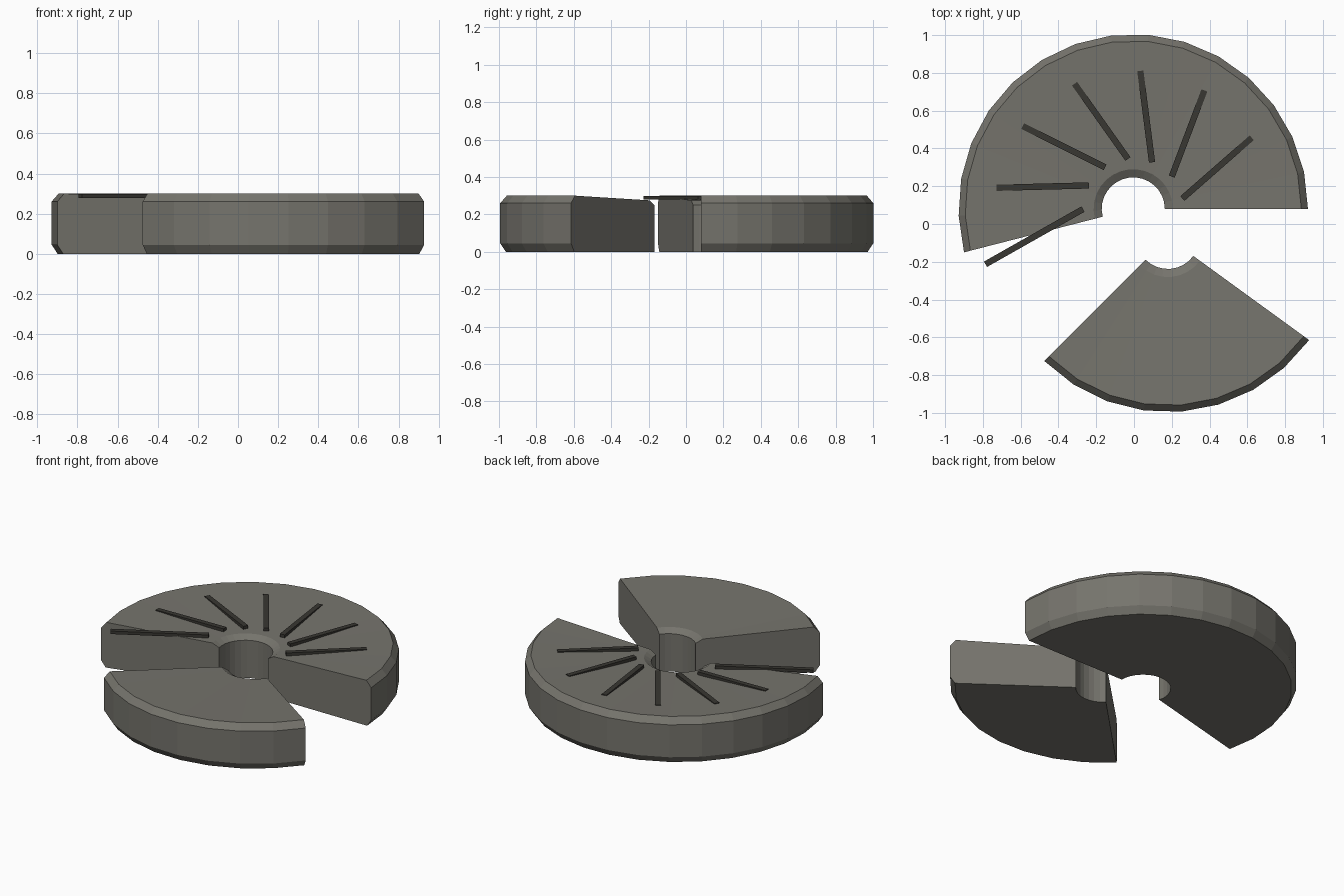
import bpy, bmesh, math
from mathutils import Matrix, Vector

cube = bpy.data.objects.get("Cube")
if cube:
    bpy.data.objects.remove(cube, do_unlink=True)


def make_material(name, rgb):
    mat = bpy.data.materials.new(name)
    mat.use_nodes = True
    mat.diffuse_color = (*rgb, 1)
    mat.node_tree.nodes["Principled BSDF"].inputs["Base Color"].default_value = (*rgb, 1)
    return mat


stone = make_material("warm grey", (0.18, 0.175, 0.152))
dark = make_material("charcoal", (0.04, 0.038, 0.032))

# Half section of the disc as (radius, height): bored centre, dished top, chamfered rim
PROFILE = [(0.167, 0), (0.167, 0.25), (0.21, 0.275), (0.89, 0.3),
           (0.925, 0.26), (0.925, 0.045), (0.895, 0)]


def finish(bm, name, mat):
    bmesh.ops.recalc_face_normals(bm, faces=bm.faces)
    mesh = bpy.data.meshes.new(name)
    bm.to_mesh(mesh)
    bm.free()
    mesh.materials.append(mat)
    obj = bpy.data.objects.new(name, mesh)
    bpy.context.collection.objects.link(obj)
    return obj


def sector(name, centre, start, end, steps):
    """Sweep the profile around the centre and cap both cut ends."""
    bm = bmesh.new()
    rings = []
    for i in range(steps + 1):
        a = math.radians(start + (end - start) * i / steps)
        rings.append([bm.verts.new((centre[0] + r * math.cos(a),
                                    centre[1] + r * math.sin(a), z))
                      for r, z in PROFILE])
    n = len(PROFILE)
    for a, b in zip(rings, rings[1:]):
        for k in range(n):
            m = (k + 1) % n
            bm.faces.new((a[k], a[m], b[m], b[k]))
    bm.faces.new(rings[0])
    bm.faces.new(rings[-1])
    return finish(bm, name, stone)


# Two broken pieces of the disc
HUB = Vector((-0.004, 0.08, 0))
sector("large_disc_piece", HUB, 0, 194.4, 16)
sector("small_disc_piece", (0.179, -0.071), 225, 324, 8)


def groove_bar(name, angle, near, far):
    """Thin bar lying beside a radial line on the dished top."""
    bm = bmesh.new()
    place = (Matrix.Translation(HUB) @ Matrix.Rotation(math.radians(angle), 4, 'Z')
             @ Matrix.Translation(((near + far) / 2, -0.13, 0.289))
             @ Matrix.Diagonal((far - near, 0.033, 0.02, 1)))
    bmesh.ops.create_cube(bm, size=1, matrix=place)
    finish(bm, name, dark)


# Seven bars fanned around the hub; the last overhangs the cut
for i in range(7):
    groove_bar(f"groove_bar_{i + 1}", 41.2 + 28.05 * i, 0.232, 0.825 if i == 6 else 0.72)
